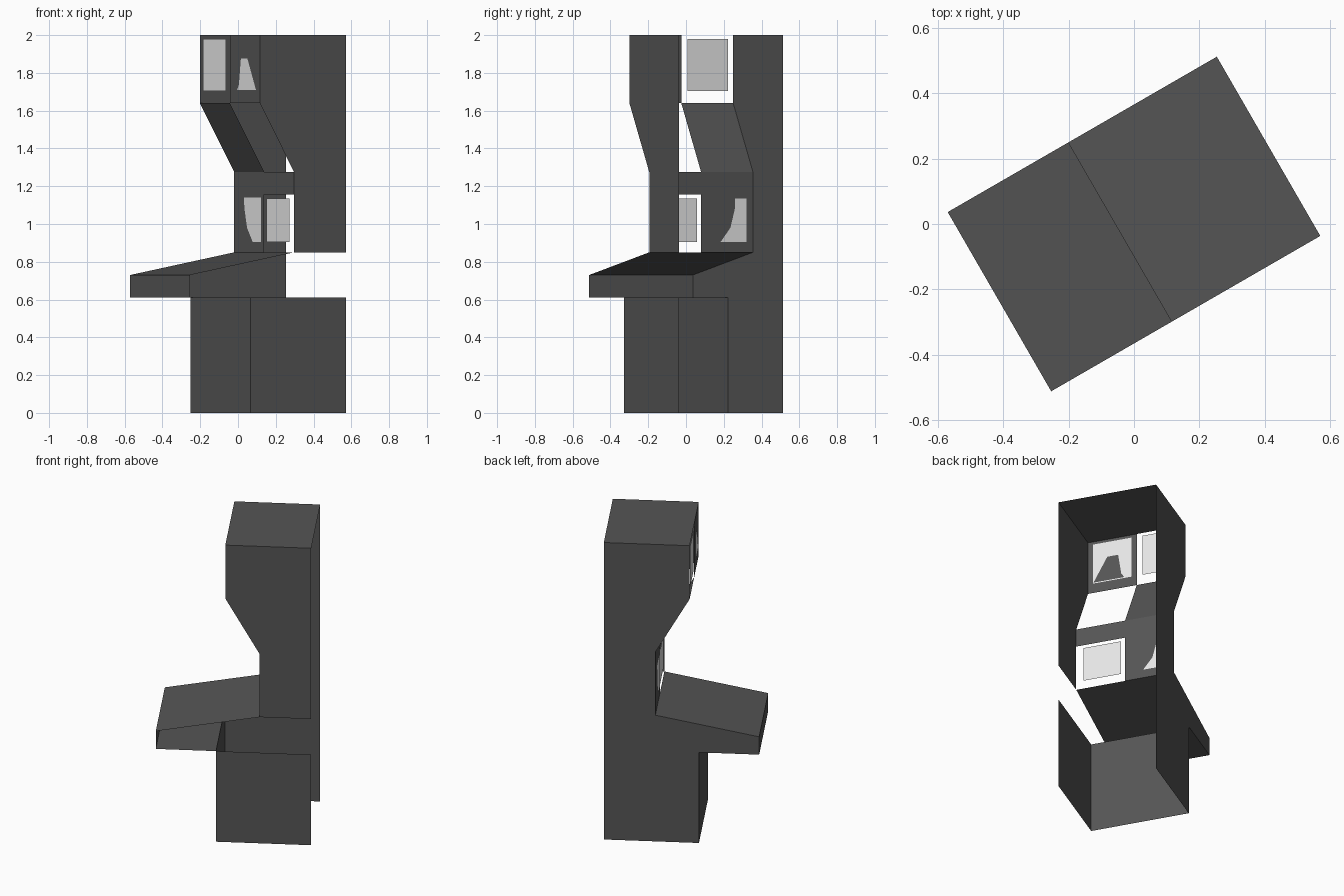
import bpy, math

if "Cube" in bpy.data.objects:
    bpy.data.objects.remove(bpy.data.objects["Cube"])

# Local frame: cabinet front faces -x, y runs across; every part is then turned 30 degrees
TURN = math.radians(30)
HALF = 0.317            # half width
FRONT, BACK = -0.476, 0.476
BASE, SCREEN, SIGN = -0.107, 0.16, -0.05   # depths of base, screen and sign planes


def material(name, value):
    m = bpy.data.materials.new(name)
    m.diffuse_color = (value, value, value, 1)
    m.use_nodes = True
    m.node_tree.nodes["Principled BSDF"].inputs["Base Color"].default_value = m.diffuse_color
    return m


dark = material("dark_grey", 0.09)
light = material("pale_glass", 0.8)


def sheet(name, polygon, mat=dark):
    """One flat polygon, points in local (x, y, z)."""
    me = bpy.data.meshes.new(name)
    me.from_pydata(polygon, [], [list(range(len(polygon)))])
    me.materials.append(mat)
    ob = bpy.data.objects.new(name, me)
    ob.rotation_euler.z = TURN
    bpy.context.collection.objects.link(ob)
    return ob


def side(name, y, outline):
    sheet(name, [(x, y, z) for x, z in outline])


def upright(name, x, outline, mat=dark):
    """Polygon of (y, z) points on a plane facing the front."""
    sheet(name, [(x, y, z) for y, z in outline], mat)


def span(name, a, b, y0=-HALF, y1=HALF):
    """Panel stretched across the cabinet between two (x, z) profile points."""
    sheet(name, [(a[0], y0, a[1]), (b[0], y0, b[1]), (b[0], y1, b[1]), (a[0], y1, a[1])])


def rect(y0, y1, z0, z1):
    return [(y0, z0), (y1, z0), (y1, z1), (y0, z1)]


# Side profile
base_line = [(BACK, 0), (BASE, 0), (BASE, 0.61)]
console_line = [(FRONT, 0.61), (FRONT, 0.73)]
upper_line = [(SCREEN, 0.85), (SCREEN, 1.275), (SIGN, 1.64), (SIGN, 2), (BACK, 2)]

# Left side is whole, right side is open beside the console
side("left_side", HALF, base_line + console_line + upper_line)
side("right_side_base", -HALF, base_line + [(BACK, 0.61)])
side("right_side_upper", -HALF, upper_line + [(BACK, 0.85)])

# Panels across the cabinet
span("base_front", (BASE, 0), (BASE, 0.61))
span("console_floor", (BASE, 0.61), (FRONT, 0.61))
span("console_front", (FRONT, 0.61), (FRONT, 0.73))
span("console_top", (FRONT, 0.73), (SCREEN, 0.85))
span("screen_header", (SCREEN, 1.155), (SCREEN, 1.275))
span("screen_half_panel", (SCREEN, 0.85), (SCREEN, 1.155), 0, HALF)
span("hood_half_panel", (SCREEN, 1.275), (SIGN, 1.64), 0, HALF)
span("sign_half_panel", (SIGN, 1.64), (SIGN, 2), -HALF, 0)
span("roof", (SIGN, 2), (BACK, 2))

# Glass hanging in the open halves
upright("screen_glass", SCREEN, rect(-0.27, -0.025, 0.905, 1.135), light)
upright("sign_glass", SIGN, rect(0.038, 0.285, 1.705, 1.98), light)

# Glass patches showing on either face of the closed halves
GAP = 0.002
upright("screen_patch_front", SCREEN - GAP,
        [(0.03, 0.905), (0.118, 0.905), (0.178, 0.98), (0.205, 1.08), (0.212, 1.14), (0.03, 1.14)], light)
upright("screen_patch_back", SCREEN + GAP,
        [(0.277, 0.905), (0.118, 0.905), (0.178, 0.98), (0.205, 1.08), (0.205, 1.135), (0.277, 1.135)], light)
sign_shape = [(-0.08, 1.71), (-0.1, 1.74), (-0.12, 1.875), (-0.19, 1.875), (-0.28, 1.71)]
upright("sign_patch_front", SIGN - GAP, sign_shape, light)
upright("sign_patch_back", SIGN + GAP, rect(-0.285, -0.035, 1.705, 1.98), light)
upright("sign_patch_shade", SIGN + 2 * GAP, sign_shape, dark)
